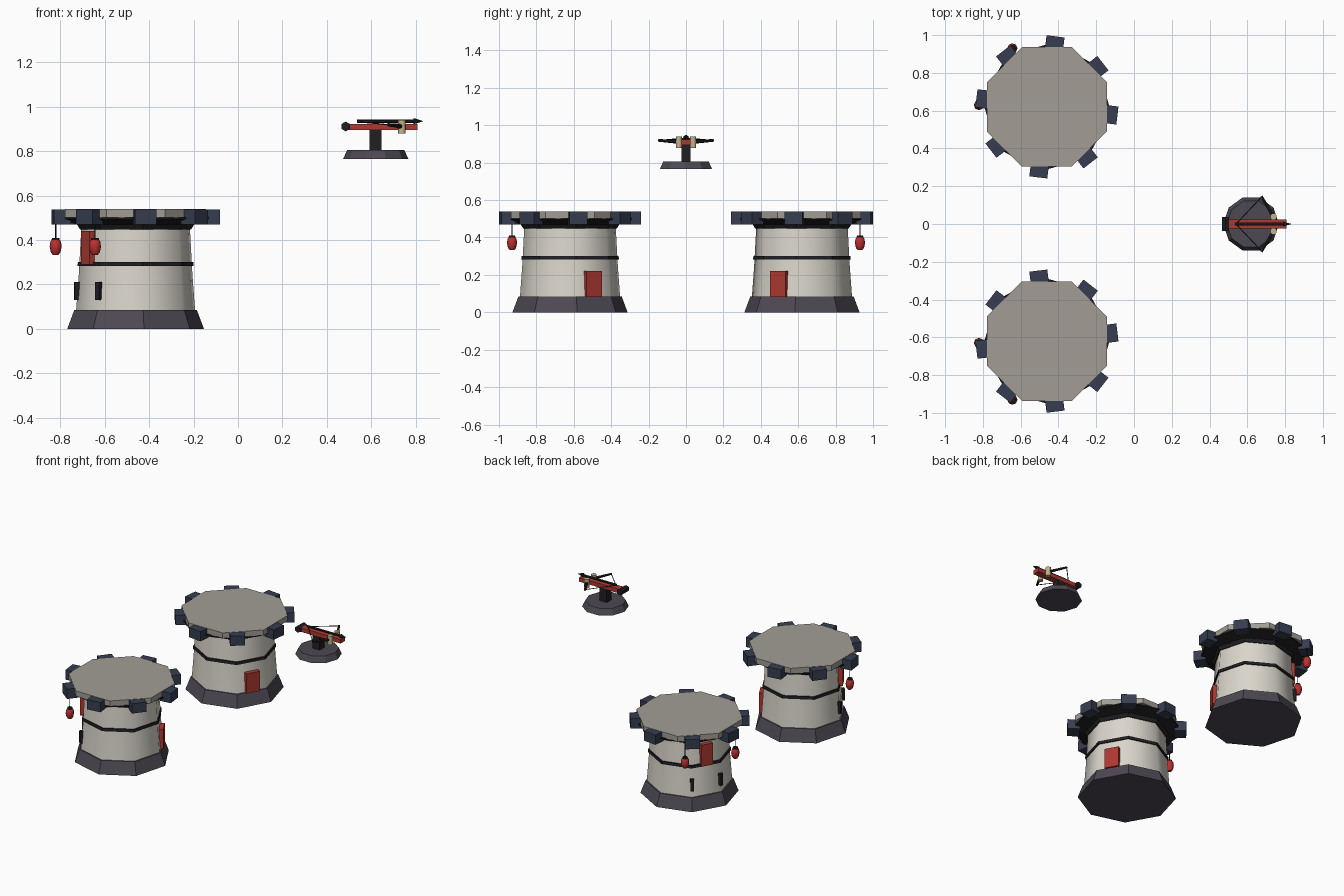
import bpy, bmesh
from math import cos, sin, pi, radians
from mathutils import Vector, Matrix

if "Cube" in bpy.data.objects:
    bpy.data.objects.remove(bpy.data.objects["Cube"])

def mat(name, c):
    m = bpy.data.materials.new(name)
    m.diffuse_color = (*c, 1)
    m.use_nodes = True
    m.node_tree.nodes["Principled BSDF"].inputs["Base Color"].default_value = m.diffuse_color
    return m

STONE = mat("dark_stone", (.075, .065, .085))
WALL = mat("plaster", (.70, .67, .60))
BLACK = mat("black_wood", (.014, .013, .015))
FLOOR = mat("floor_stone", (.36, .34, .30))
SLATE = mat("blue_slate", (.037, .047, .08))
RED = mat("red_paint", (.42, .04, .03))
LAMP = mat("lamp_red", (.50, .03, .03))
ROPE = mat("rope", (.55, .45, .26))

def finish(name, bm, m, smooth=None):
    bmesh.ops.recalc_face_normals(bm, faces=bm.faces)
    me = bpy.data.meshes.new(name)
    bm.to_mesh(me)
    bm.free()
    me.materials.append(m)
    o = bpy.data.objects.new(name, me)
    bpy.context.collection.objects.link(o)
    if smooth:
        bpy.context.view_layer.objects.active = o
        for other in bpy.context.selected_objects:
            other.select_set(False)
        o.select_set(True)
        bpy.ops.object.shade_smooth_by_angle(angle=radians(smooth))
    return o

def lathe(name, profile, n, c, m, turn=0.0, smooth=None):
    """Capped n-sided solid from (radius, z) points."""
    bm = bmesh.new()
    rings = []
    for r, z in profile:
        rings.append([bm.verts.new((c[0] + r * cos(turn + 2 * pi * i / n),
                                    c[1] + r * sin(turn + 2 * pi * i / n), z)) for i in range(n)])
    for a, b in zip(rings, rings[1:]):
        for i in range(n):
            j = (i + 1) % n
            bm.faces.new((a[i], a[j], b[j], b[i]))
    bm.faces.new(rings[0][::-1])
    bm.faces.new(rings[-1])
    return finish(name, bm, m, smooth)

def box(name, loc, size, m, turn=0.0, tilt=0.0):
    bm = bmesh.new()
    bmesh.ops.create_cube(bm, size=1)
    M = (Matrix.Translation(loc) @ Matrix.Rotation(turn, 4, 'Z')
         @ Matrix.Rotation(tilt, 4, 'Y') @ Matrix.Diagonal((*size, 1)))
    bm.transform(M)
    return finish(name, bm, m)

def rod(name, a, b, r1, r2, m, n=6):
    a, b = Vector(a), Vector(b)
    d = b - a
    bm = bmesh.new()
    bmesh.ops.create_cone(bm, cap_ends=True, segments=n, radius1=r1, radius2=r2, depth=d.length)
    bm.transform(Matrix.Translation((a + b) / 2) @ d.to_track_quat('Z', 'Y').to_matrix().to_4x4())
    return finish(name, bm, m)

def tower(s, tag):
    c = (-.461, s * .62)
    turn = radians(-7 * s)

    def at(deg, r, z):
        # angles are given for the front tower and mirrored for the back one
        a = radians(-deg * s)
        return (c[0] + r * cos(a), c[1] + r * sin(a), z), a

    lathe("tower_base" + tag, [(.31, 0), (.278, .085)], 8, c, STONE, turn)
    lathe("tower_wall" + tag, [(.27, .08), (.258, .24), (.246, .46)], 8, c, WALL, turn, 50)
    lathe("wall_belt" + tag, [(.263, .282), (.262, .302)], 8, c, BLACK, turn)
    lathe("corbel" + tag, [(.252, .448), (.266, .47), (.345, .495), (.345, .503)], 8, c, BLACK, turn)
    lathe("platform" + tag, [(.343, .502), (.343, .54)], 8, c, FLOOR, pi / 8)
    # merlons around the rim
    for k in range(8):
        p, a = at(7 + 45 * k, .337, .504)
        box(f"merlon{tag}_{k}", p, (.078, .096, .068), SLATE, a)
    # door on one facet, banner on the opposite one
    p, a = at(29, .252, .152)
    box("door" + tag, p, (.034, .094, .138), RED, a)
    p, a = at(209.5, .246, .365)
    box("banner" + tag, p, (.03, .078, .15), RED, a)
    # arrow slits and hanging lanterns either side of the banner
    for d in (-1, 1):
        p, a = at(209.5 + 22 * d, .263, .17)
        box(f"arrow_slit{tag}_{d}", p, (.03, .022, .082), BLACK, a)
        p, _ = at(210.5 + 29 * d, .36, 0)
        lathe(f"lantern{tag}_{d}", [(.012, .332), (.022, .345), (.027, .37), (.024, .392), (.015, .405)],
              8, p, LAMP, 0, 50)
        lathe(f"lantern_cap{tag}_{d}", [(.019, .399), (.016, .41)], 8, p, BLACK)
        lathe(f"lantern_cord{tag}_{d}", [(.003, .405), (.003, .475)], 4, p, BLACK)

tower(-1, "_front")
tower(1, "_back")

# bolt thrower on its pedestal
X = .62
lathe("pedestal", [(.147, .765), (.128, .806)], 10, (X, 0), STONE)
box("pedestal_post", (X, 0, .85), (.054, .05, .094), BLACK)
box("stock", (.645, 0, .909), (.325, .048, .028), RED)
rod("winch_drum", (.485, -.038, .911), (.485, .038, .911), .022, .022, BLACK)
rod("bolt_shaft", (.535, 0, .935), (.80, 0, .935), .008, .008, BLACK)
rod("bolt_head", (.79, 0, .935), (.832, 0, .935), .014, .001, BLACK)
for s in (-1, 1):
    lathe(f"torsion_bundle_{s}", [(.018, .879), (.018, .94)], 8, (.738, s * .038), ROPE, pi / 8, 50)
    rod(f"bow_arm_{s}", (.74, s * .035, .911), (.675, s * .147, .919), .011, .007, BLACK)
    rod(f"bow_string_{s}", (.677, s * .145, .919), (.54, 0, .932), .0025, .0025, BLACK, 4)
